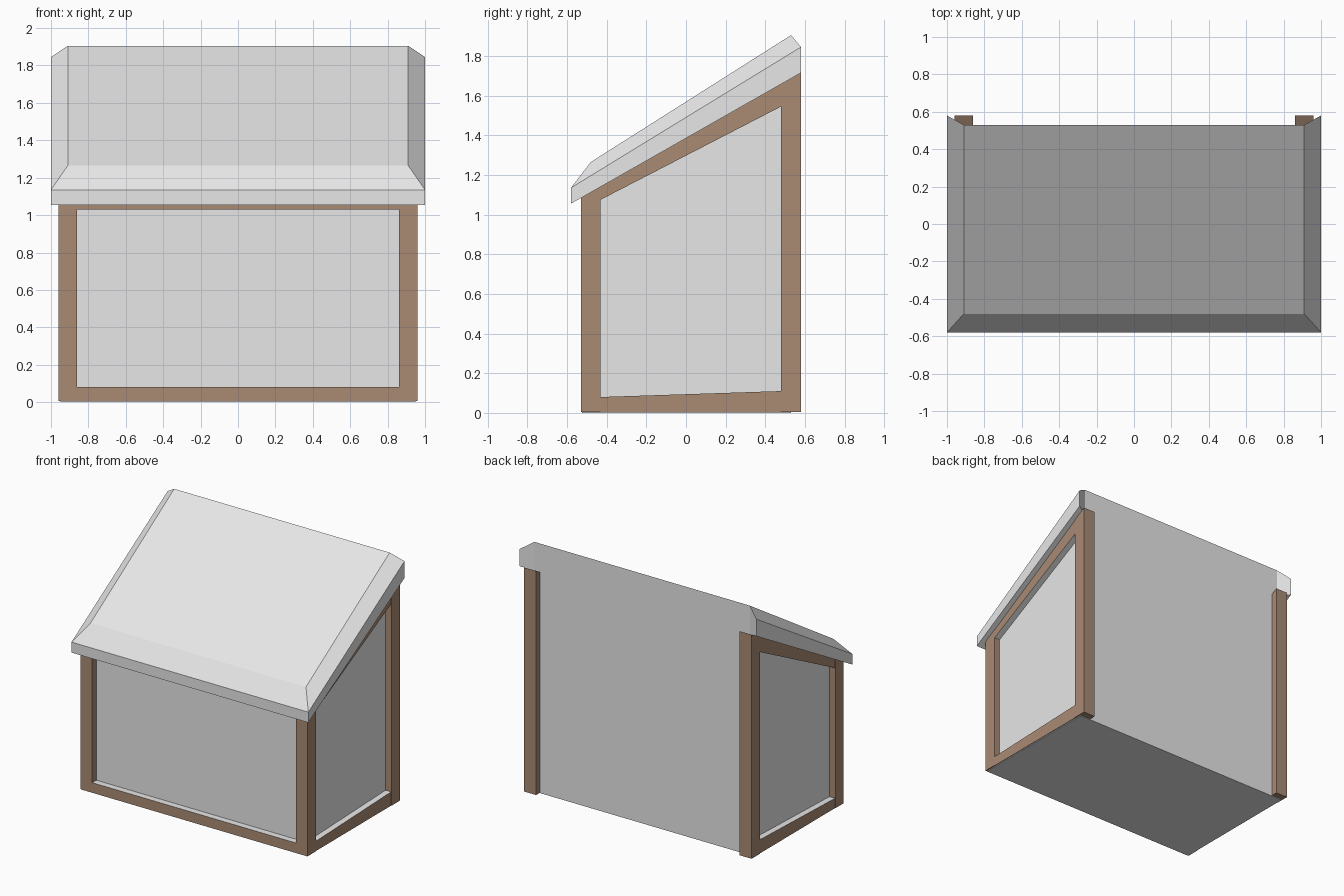
import bpy
import bmesh

cube = bpy.data.objects.get("Cube")
if cube:
    bpy.data.objects.remove(cube, do_unlink=True)


def material(name, rgb):
    mat = bpy.data.materials.new(name)
    mat.use_nodes = True
    mat.diffuse_color = (*rgb, 1)
    mat.node_tree.nodes["Principled BSDF"].inputs["Base Color"].default_value = (*rgb, 1)
    return mat


GREY = material("plain grey", (0.8, 0.8, 0.8))
BROWN = material("timber brown", (0.40, 0.26, 0.175))


def finish(name, bm, mats):
    bmesh.ops.recalc_face_normals(bm, faces=bm.faces)
    bm.normal_update()
    mesh = bpy.data.meshes.new(name)
    bm.to_mesh(mesh)
    bm.free()
    for mat in mats:
        mesh.materials.append(mat)
    obj = bpy.data.objects.new(name, mesh)
    bpy.context.collection.objects.link(obj)
    return obj


def prism(name, x0, x1, profile, mats):
    """Extrude a (y, z) profile from x0 to x1."""
    bm = bmesh.new()
    face = bm.faces.new([bm.verts.new((x0, y, z)) for y, z in profile])
    ext = bmesh.ops.extrude_face_region(bm, geom=[face])["geom"]
    verts = [v for v in ext if isinstance(v, bmesh.types.BMVert)]
    bmesh.ops.translate(bm, verts=verts, vec=(x1 - x0, 0, 0))
    return finish(name, bm, mats)


def eave(y):
    """Height of the roof underside at depth y."""
    return 1.385 + 0.569 * y


def column(y0, y1, z0):
    """Profile from z0 up to the sloping roof underside."""
    return [(y0, z0), (y1, z0), (y1, eave(y1)), (y0, eave(y0))]


def paint_outward(obj, axis, sign):
    """Brown on the outward face of a rail, grey on its reveals."""
    for p in obj.data.polygons:
        p.material_index = 1 if p.normal[axis] * sign > 0.9 else 0


# Recessed walls and floor
prism("wall_core", -0.91, 0.91, column(-0.48, 0.53, 0.005), [GREY])
prism("floor", -0.95, 0.95, [(-0.525, 0), (0.53, 0), (0.53, 0.005), (-0.525, 0.005)], [GREY])

# Corner posts and side rails
for side, s in (("left", 1), ("right", -1)):
    prism(f"front_post_{side}", 0.86 * s, 0.96 * s, column(-0.53, -0.43, 0.005), [BROWN])
    prism(f"back_post_{side}", 0.86 * s, 0.96 * s, column(0.48, 0.58, 0.005), [BROWN])
    lower = [(-0.43, 0.005), (0.48, 0.005), (0.48, 0.11), (-0.43, 0.08)]
    upper = [(-0.43, 1.075), (0.48, 1.545), (0.48, eave(0.48)), (-0.43, eave(-0.43))]
    for level, profile in (("lower", lower), ("upper", upper)):
        rail = prism(f"{level}_side_rail_{side}", 0.9 * s, 0.957 * s, profile, [GREY, BROWN])
        paint_outward(rail, 0, s)

# Front rails
lower = [(-0.53, 0.005), (-0.47, 0.005), (-0.47, 0.08), (-0.53, 0.08)]
for level, profile in (("lower", lower), ("upper", column(-0.53, -0.47, 1.03))):
    rail = prism(f"{level}_front_rail", -0.86, 0.86, profile, [GREY, BROWN])
    paint_outward(rail, 1, -1)

# Sloping roof with bevelled front and ends
bm = bmesh.new()
points = {
    "low_front": (1, -0.58, 1.055), "mid_front": (1, -0.58, 1.135),
    "top_front": (0.91, -0.48, 1.265), "top_back": (0.91, 0.53, 1.905),
    "mid_back": (1, 0.58, 1.845), "low_back": (1, 0.58, 1.715),
    "wall_back": (0.91, 0.53, eave(0.53)),
}
ends = [{k: bm.verts.new((x * s, y, z)) for k, (x, y, z) in points.items()} for s in (1, -1)]
loop = ["low_front", "mid_front", "top_front", "top_back", "wall_back"]
for a, b in zip(loop, loop[1:] + loop[:1]):
    bm.faces.new([ends[0][a], ends[0][b], ends[1][b], ends[1][a]])
for end in ends:
    for names in (("low_front", "low_back", "mid_back", "mid_front"),
                  ("mid_front", "mid_back", "top_back", "top_front"),
                  ("top_back", "mid_back", "low_back", "wall_back"),
                  ("low_front", "wall_back", "low_back")):
        bm.faces.new([end[n] for n in names])
finish("roof", bm, [GREY])
